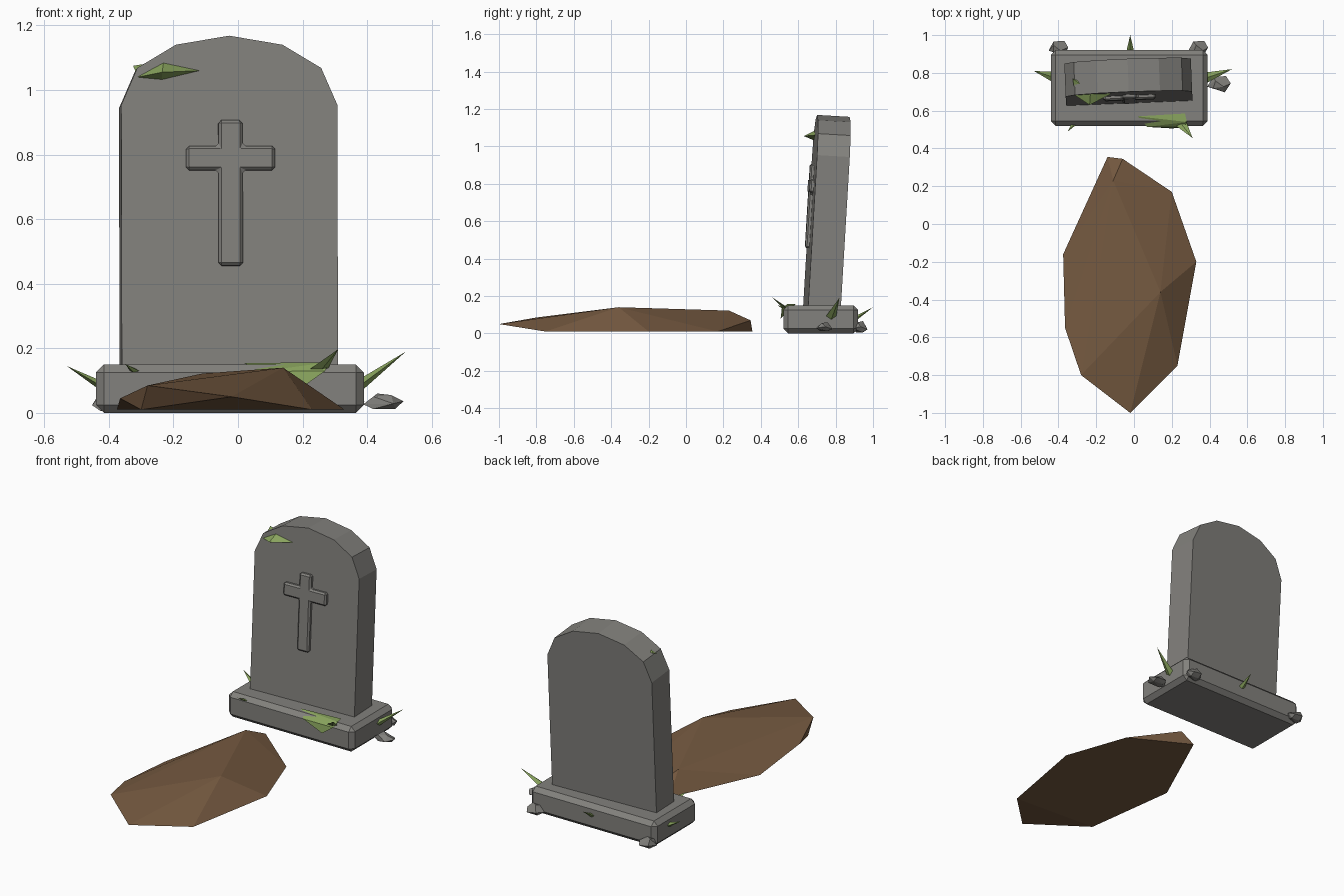
import bpy, bmesh
from math import radians
from mathutils import Vector

cube = bpy.data.objects.get("Cube")
if cube:
    bpy.data.objects.remove(cube, do_unlink=True)


def material(name, rgb):
    mat = bpy.data.materials.new(name)
    mat.use_nodes = True
    mat.diffuse_color = (*rgb, 1)
    mat.node_tree.nodes["Principled BSDF"].inputs["Base Color"].default_value = (*rgb, 1)
    return mat


STONE = material("grey stone", (0.225, 0.22, 0.205))
SOIL = material("brown soil", (0.18, 0.102, 0.052))
GRASS = material("green grass", (0.25, 0.37, 0.11))


def finish(name, bm, mat, bevel=0):
    """Turn a bmesh into an object, with an optional chamfer."""
    bmesh.ops.recalc_face_normals(bm, faces=bm.faces)
    mesh = bpy.data.meshes.new(name)
    bm.to_mesh(mesh)
    bm.free()
    mesh.materials.append(mat)
    obj = bpy.data.objects.new(name, mesh)
    bpy.context.collection.objects.link(obj)
    if bevel:
        mod = obj.modifiers.new("chamfer", 'BEVEL')
        mod.width = bevel
        mod.segments = 1
        mod.limit_method = 'ANGLE'
    return obj


def hull(name, points, mat):
    """Faceted lump around a few points."""
    bm = bmesh.new()
    for p in points:
        bm.verts.new(p)
    res = bmesh.ops.convex_hull(bm, input=bm.verts[:])
    loose = [g for g in res["geom_interior"] + res["geom_unused"]
             if isinstance(g, bmesh.types.BMVert)]
    bmesh.ops.delete(bm, geom=loose, context='VERTS')
    return finish(name, bm, mat)


def slab(name, outline, y0, y1, mat, bevel=0):
    """Extrude an x-z outline from y0 to y1."""
    bm = bmesh.new()
    face = bm.faces.new([bm.verts.new((x, y0, z)) for x, z in outline])
    ext = bmesh.ops.extrude_face_region(bm, geom=[face])
    moved = [g for g in ext["geom"] if isinstance(g, bmesh.types.BMVert)]
    bmesh.ops.translate(bm, verts=moved, vec=(0, y1 - y0, 0))
    return finish(name, bm, mat, bevel)


# Chamfered base block
slab("base", [(-0.44, 0), (0.39, 0), (0.39, 0.15), (-0.44, 0.15)], 0.52, 0.92, STONE, 0.025)

# Leaning headstone with a faceted arch, symmetrical about its own middle
half = [(0.335, -0.04), (0.335, 0.805), (0.285, 0.92), (0.165, 0.992)]
arch = half + [(0, 1.02)] + [(-x, z) for x, z in reversed(half)]
headstone = slab("headstone", arch, 0, 0.175, STONE)

# Raised cross on the front face
s, a, foot, low, high, top = 0.0375, 0.1375, 0.306, 0.602, 0.677, 0.757
arm = [(s, foot), (s, low), (a, low), (a, high), (s, high), (s, top)]
outline = [(x + 0.003, z) for x, z in arm + [(-x, z) for x, z in reversed(arm)]]
cross = slab("cross", outline, -0.022, 0.01, STONE, 0.009)

for part in (headstone, cross):
    part.location = (-0.025, 0.64, 0.15)
    part.rotation_euler = (radians(-3.4), 0, radians(2.3))

# Soil mound
hull("soil_mound", [
    (-0.14, 0.355, 0.01), (0.2, 0.17, 0.01), (0.33, -0.2, 0.01),
    (0.23, -0.75, 0.01), (-0.3, -0.72, 0.01), (-0.375, -0.16, 0.01),
    (-0.02, -1, 0.05), (-0.28, -0.8, 0.085), (-0.365, -0.55, 0.045),
    (0.14, -0.36, 0.14), (-0.11, 0.23, 0.122), (-0.06, 0.345, 0.07)], SOIL)

# Moss patch on the shoulder of the headstone
hull("shoulder_moss", [
    (-0.31, 0.68, 1.04), (-0.235, 0.63, 1.055), (-0.235, 0.69, 1.03),
    (-0.12, 0.69, 1.06), (-0.23, 0.7, 1.09), (-0.325, 0.77, 1.075)], GRASS)

# Moss patch hanging over the front of the base
hull("base_moss", [
    (0.02, 0.57, 0.154), (0.27, 0.585, 0.156), (0.28, 0.54, 0.157),
    (0.07, 0.514, 0.128), (0.2, 0.506, 0.08), (0.27, 0.512, 0.13)], GRASS)


def blade(name, root, tip, side, thick):
    """Pointed four-sided blade of grass."""
    r, sd, th = Vector(root), Vector(side), Vector(thick)
    hull(name, [r + sd, r - sd, r + th, r - th, Vector(tip)], GRASS)


blade("grass_left", (0.385, 0.775, 0.09), (0.52, 0.82, 0.19), (0, 0.028, 0), (0, 0, 0.02))
blade("grass_right", (-0.435, 0.78, 0.09), (-0.53, 0.81, 0.145), (0, 0.026, 0), (0, 0, 0.014))
blade("grass_back", (-0.02, 0.915, 0.085), (-0.02, 1, 0.14), (0.02, 0, 0), (0, 0, 0.012))
blade("grass_front_left", (0.25, 0.53, 0.135), (0.31, 0.455, 0.197), (0.028, 0.01, 0), (0, 0, 0.012))
blade("grass_front_right", (-0.32, 0.525, 0.13), (-0.35, 0.49, 0.152), (0.014, 0, 0), (0, 0, 0.008))


def rock(name, centre, size, lean):
    """Small irregular rock with a wide waist and a small top."""
    cx, cy, cz = centre
    shape = [(-1, -0.3, -0.4), (-0.5, 0.9, -0.2), (0.6, 1, -0.5), (1, 0.1, 0),
             (0.5, -1, -0.3), (-0.5, -0.5, -1), (0.6, 0.3, -1), (-0.4, 0.4, -1),
             (-0.4 + lean, 0.4, 1), (0.3 + lean, -0.3, 0.8), (-0.5, -0.5, 0.6)]
    hull(name, [(cx + x * size[0], cy + y * size[1], cz + z * size[2])
                for x, y, z in shape], STONE)


rock("rock_left", (0.45, 0.74, 0.036), (0.062, 0.043, 0.024), 0.1)
rock("rock_back_left", (0.34, 0.93, 0.036), (0.052, 0.04, 0.03), 0.2)
rock("rock_back_right", (-0.4, 0.93, 0.036), (0.052, 0.04, 0.03), -0.1)
